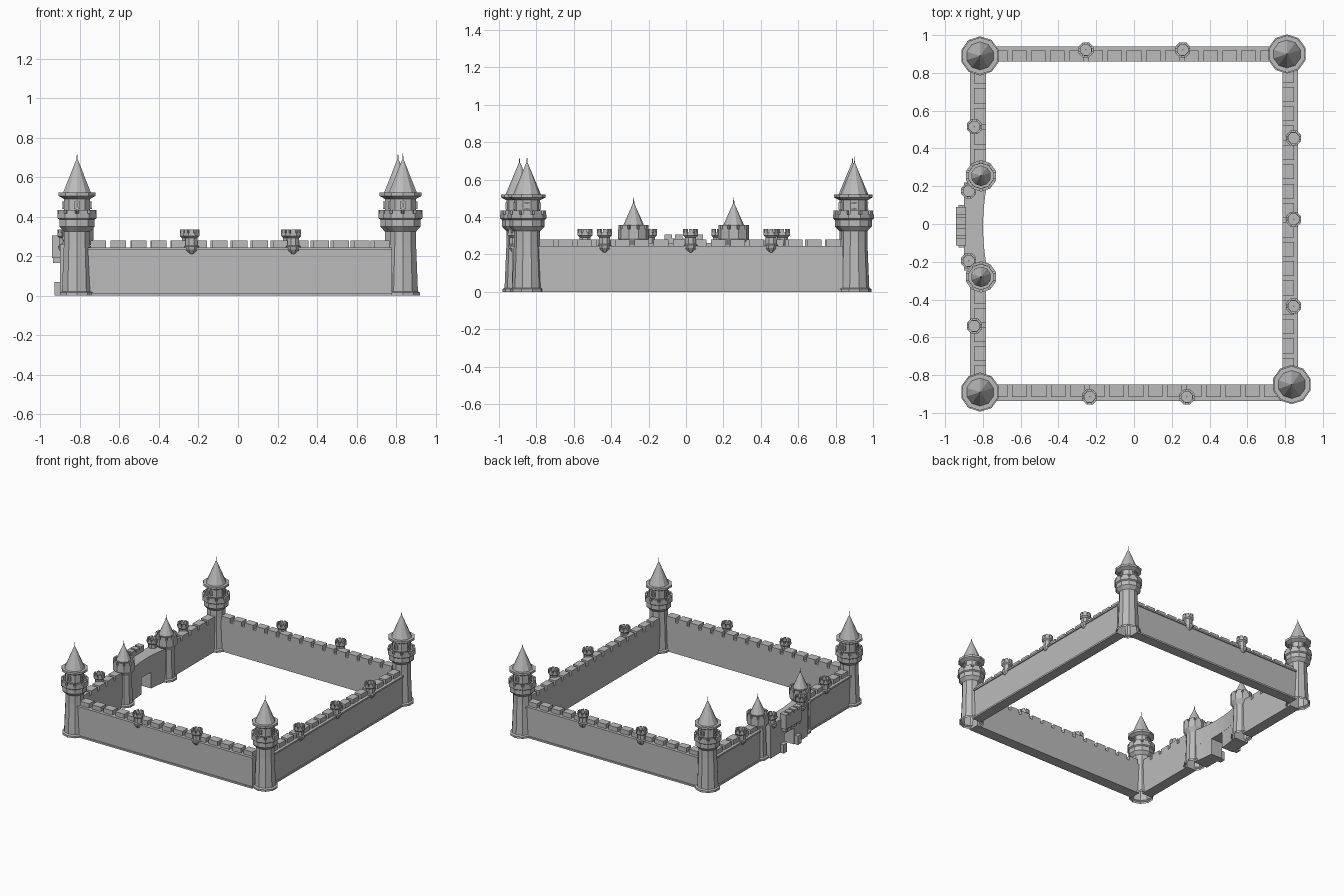
import bpy, bmesh, math
from mathutils import Matrix, Vector

cube = bpy.data.objects.get("Cube")
if cube:
    bpy.data.objects.remove(cube, do_unlink=True)

stone = bpy.data.materials.new("grey_stone")
stone.use_nodes = True
GREY = (0.5, 0.5, 0.5, 1)
stone.diffuse_color = GREY
stone.node_tree.nodes["Principled BSDF"].inputs["Base Color"].default_value = GREY


def finish(name, bm, location=(0, 0, 0)):
    bmesh.ops.recalc_face_normals(bm, faces=bm.faces)
    mesh = bpy.data.meshes.new(name)
    bm.to_mesh(mesh)
    bm.free()
    mesh.materials.append(stone)
    obj = bpy.data.objects.new(name, mesh)
    obj.location = location
    bpy.context.collection.objects.link(obj)
    return obj


def add_box(bm, x0, x1, y0, y1, z0, z1, turn=0):
    centre = Vector(((x0 + x1) / 2, (y0 + y1) / 2, (z0 + z1) / 2))
    size = Matrix.Diagonal((x1 - x0, y1 - y0, z1 - z0, 1))
    spin = Matrix.Rotation(turn, 4, "Z")
    bmesh.ops.create_cube(bm, size=1, matrix=spin @ Matrix.Translation(centre) @ size)


def add_lathe(bm, profile, sides, phase=0.0):
    """Stack flat-sided rings of (radius, height), leaving both ends open."""
    rings = []
    for r, z in profile:
        ring = []
        for i in range(sides):
            a = phase + math.tau * i / sides
            ring.append(bm.verts.new((r * math.cos(a), r * math.sin(a), z)))
        rings.append(ring)
    for low, high in zip(rings, rings[1:]):
        for i in range(sides):
            j = (i + 1) % sides
            bm.faces.new((low[i], low[j], high[j], high[i]))
    return rings


def add_crown(bm, r, thick, z0, z1, sides, phase, fill=0.7):
    """Ring of merlons, one on each side of the tower."""
    apothem = r * math.cos(math.pi / sides)
    half = r * math.sin(math.pi / sides) * fill
    for i in range(sides):
        a = phase + math.tau * (i + 0.5) / sides
        add_box(bm, apothem - thick, apothem, -half, half, z0, z1, a)


# Tall corner towers with corbelled crown, lookout drum and pointed roof
TOWER = [(0.092, 0), (0.092, 0.015), (0.08, 0.022), (0.07, 0.26), (0.07, 0.325),
         (0.094, 0.35), (0.094, 0.385), (0.104, 0.392), (0.104, 0.415),
         (0.086, 0.415), (0.086, 0.395), (0.07, 0.395), (0.07, 0.49),
         (0.098, 0.505), (0.098, 0.522), (0.074, 0.522),
         (0.006, 0.685), (0.003, 0.69), (0.0005, 0.725)]


def corner_tower(name, x, y):
    bm = bmesh.new()
    sides, phase = 10, math.pi / 10
    add_lathe(bm, TOWER, sides, phase)
    add_crown(bm, 0.104, 0.017, 0.412, 0.434, sides, phase)
    # window frames around the drum
    for k in range(4):
        turn = k * math.pi / 2
        for side in (-1, 1):
            add_box(bm, 0.06, 0.074, side * 0.012 - 0.003, side * 0.012 + 0.003, 0.443, 0.475, turn)
        add_box(bm, 0.06, 0.075, -0.015, 0.015, 0.472, 0.478, turn)
        add_box(bm, 0.06, 0.075, -0.015, 0.015, 0.440, 0.446, turn)
    finish(name, bm, (x, y, 0))


corner_tower("front_right_tower", -0.815, -0.89)
corner_tower("front_left_tower", 0.835, -0.85)
corner_tower("back_right_tower", -0.815, 0.89)
corner_tower("back_left_tower", 0.81, 0.90)

# Shorter towers flanking the gate
GATE_TOWER = [(0.08, 0), (0.08, 0.015), (0.068, 0.022), (0.06, 0.25), (0.083, 0.285),
              (0.083, 0.335), (0.066, 0.335), (0.066, 0.32), (0.054, 0.32),
              (0.054, 0.36), (0.005, 0.47), (0.0005, 0.505)]
for name, y in (("gate_tower_back", 0.255), ("gate_tower_front", -0.28)):
    bm = bmesh.new()
    add_lathe(bm, GATE_TOWER, 10, math.pi / 10)
    add_crown(bm, 0.083, 0.015, 0.332, 0.358, 10, math.pi / 10)
    finish(name, bm, (-0.81, y, 0))

# Small hanging turrets on the walls
TURRET = [(0.002, 0.185), (0.011, 0.197), (0.011, 0.208), (0.018, 0.213), (0.036, 0.235),
          (0.04, 0.25), (0.032, 0.255), (0.032, 0.292), (0.043, 0.302),
          (0.043, 0.318), (0.03, 0.318), (0.03, 0.30), (0.001, 0.30)]


def turret(name, x, y):
    bm = bmesh.new()
    add_lathe(bm, TURRET, 8, math.pi / 8)
    add_crown(bm, 0.043, 0.011, 0.316, 0.335, 8, math.pi / 8, 0.6)
    finish(name, bm, (x, y, 0))


for i, x in enumerate((-0.235, 0.28)):
    turret("front_turret_%d" % i, x, -0.915)
for i, x in enumerate((-0.255, 0.258)):
    turret("back_turret_%d" % i, x, 0.922)
for i, y in enumerate((-0.435, 0.025, 0.455)):
    turret("left_turret_%d" % i, 0.845, y)
for i, y in enumerate((-0.54, -0.195, 0.175, 0.515)):
    turret("right_turret_%d" % i, -0.845 if abs(y) > 0.3 else -0.875, y)


def wall(name, start, end, inner, outer, along_x):
    """Curtain wall with plinth, string course and a row of merlons."""
    bm = bmesh.new()
    out = 1 if outer > inner else -1

    def block(a0, a1, b0, b1, z0, z1):
        b0, b1 = sorted((b0, b1))
        if along_x:
            add_box(bm, a0, a1, b0, b1, z0, z1)
        else:
            add_box(bm, b0, b1, a0, a1, z0, z1)

    face = outer - out * 0.008
    block(start, end, inner, face, 0, 0.245)
    block(start, end, face, outer, 0, 0.013)
    block(start, end, face, outer, 0.232, 0.245)
    count = round((end - start) / 0.1)
    step = (end - start) / count
    for i in range(count):
        a = start + i * step
        block(a + 0.012, a + step - 0.012, inner, outer - out * 0.022, 0.244, 0.28)
    finish(name, bm)


wall("front_wall", -0.76, 0.78, -0.85, -0.937, True)
wall("back_wall", -0.76, 0.76, 0.86, 0.94, True)
wall("left_wall", -0.80, 0.84, 0.787, 0.868, False)
wall("right_wall_front", -0.84, -0.33, -0.783, -0.868, False)
wall("right_wall_back", 0.30, 0.84, -0.783, -0.868, False)

# Gate wall: plan outline with a bowed inner side, in pieces around the doorway
Y0, Y1, MID, DOOR = -0.245, 0.22, -0.0125, 0.06


def inner_x(y):
    t = (y - MID) / (Y1 - MID)
    return -0.80 + 0.025 * t * t


def gate_piece(bm, ya, yb, z0, z1):
    ys = [ya + (yb - ya) * i / 6 for i in range(7)]
    plan = [(inner_x(y), y) for y in ys] + [(-0.9, yb), (-0.9, ya)]
    bottom = bm.faces.new([bm.verts.new((x, y, z0)) for x, y in plan])
    grown = bmesh.ops.extrude_face_region(bm, geom=[bottom], use_keep_orig=True)
    verts = [v for v in grown["geom"] if isinstance(v, bmesh.types.BMVert)]
    bmesh.ops.translate(bm, vec=(0, 0, z1 - z0), verts=verts)


bm = bmesh.new()
gate_piece(bm, Y0, MID - DOOR, 0, 0.13)
gate_piece(bm, MID + DOOR, Y1, 0, 0.13)
gate_piece(bm, Y0, Y1, 0.13, 0.262)
finish("gate_wall", bm)

# Overhanging gallery above the doorway, with merlons and brackets
bm = bmesh.new()
add_box(bm, -0.942, -0.89, -0.115, 0.09, 0.19, 0.285)
for i in range(4):
    y = -0.115 + i * 0.055
    add_box(bm, -0.942, -0.89, y, y + 0.04, 0.284, 0.306)
    add_box(bm, -0.936, -0.89, y + 0.01, y + 0.03, 0.165, 0.191)
finish("gate_gallery", bm)

# Low footings either side of the doorway
bm = bmesh.new()
for side in (-1, 1):
    y = MID + side * 0.09
    add_box(bm, -0.93, -0.89, y - 0.022, y + 0.022, 0, 0.07)
finish("gate_footings", bm)
